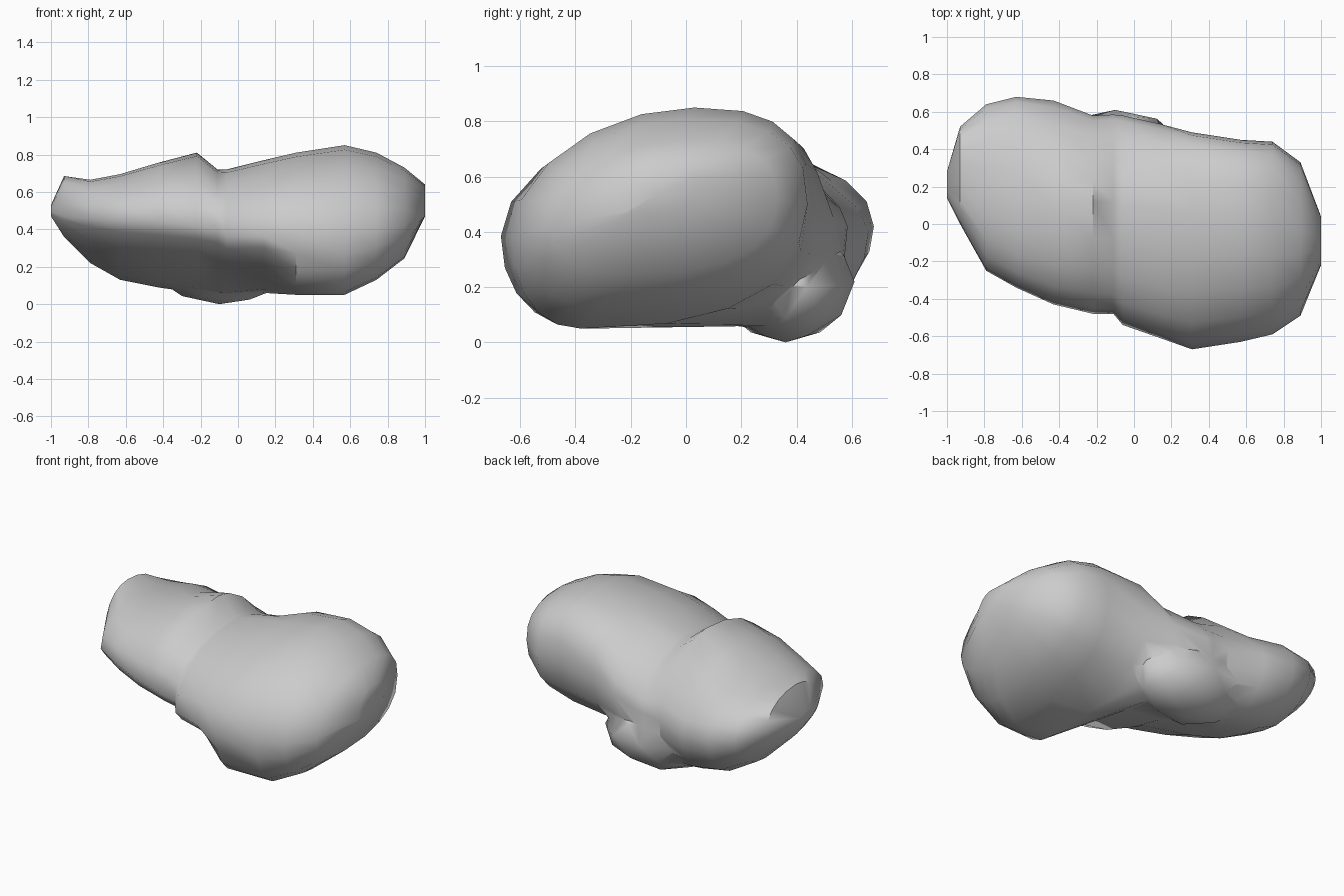
import bpy, bmesh, math

if "Cube" in bpy.data.objects:
    bpy.data.objects.remove(bpy.data.objects["Cube"])

stone = bpy.data.materials.new("stone grey")
stone.diffuse_color = (0.6, 0.6, 0.6, 1)
stone.use_nodes = True
stone.node_tree.nodes["Principled BSDF"].inputs["Base Color"].default_value = stone.diffuse_color

# Stations along the boulder:
# x, front y, front z, back y, back z, top y, top z, bottom y, bottom z
STATIONS = [
    (-1.00, .14, .49, .28, .50, .21, .53, .21, .47),
    (-.93, .00, .47, .52, .50, .22, .685, .27, .36),
    (-.79, -.25, .46, .64, .45, .15, .665, .33, .22),
    (-.63, -.34, .45, .68, .42, .12, .695, .36, .13),
    (-.43, -.43, .44, .66, .40, .10, .755, .36, .09),
    (-.22, -.48, .42, .58, .40, .12, .81, .36, .06),
    (-.11, -.48, .40, .585, .42, .12, .72, .36, .04),
    (-.06, -.54, .36, .58, .42, .10, .72, .34, .04),
    (.14, -.61, .36, .535, .45, .08, .77, .28, .06),
    (.31, -.67, .385, .49, .48, .05, .81, -.35, .05),
    (.57, -.63, .38, .45, .50, .03, .85, -.38, .05),
    (.74, -.59, .39, .44, .50, .00, .81, -.32, .13),
    (.89, -.49, .42, .33, .52, -.03, .73, -.20, .245),
    (1.00, -.22, .47, .04, .57, -.10, .64, -.14, .47),
]
QUARTER = 5


def ring(station):
    """Cross-section made of four rounded quarters joining the extremes."""
    x, yf, zf, yb, zb, yt, zt, yl, zl = station
    back, top, front, low = (yb, zb), (yt, zt), (yf, zf), (yl, zl)
    # The left lobe has flatter flanks than the right one
    right = x > .2
    shoulder = 2.7 if right else 2.1 if x < -.5 else 1.6
    quarters = [(back, top, False, shoulder),
                (top, front, True, 1.9 if right else 2.1),
                (front, low, False, 2.2 if right else 1.45),
                (low, back, True, 2.4 if right else 2.0)]
    points = []
    for a, b, from_pole, power in quarters:
        side, pole = (b, a) if from_pole else (a, b)
        for i in range(QUARTER):
            t = math.pi / 2 * i / QUARTER
            if from_pole:
                t = math.pi / 2 - t
            u = math.cos(t) ** (2 / power)
            v = math.sin(t) ** (2 / power)
            points.append((x, pole[0] + (side[0] - pole[0]) * u,
                           side[1] + (pole[1] - side[1]) * v))
    return points


def finish(name, bm):
    bmesh.ops.recalc_face_normals(bm, faces=bm.faces)
    mesh = bpy.data.meshes.new(name)
    bm.to_mesh(mesh)
    bm.free()
    mesh.materials.append(stone)
    ob = bpy.data.objects.new(name, mesh)
    bpy.context.collection.objects.link(ob)
    return ob


# Main two-lobed body, lofted along its length
bm = bmesh.new()
rings = [[bm.verts.new(p) for p in ring(s)] for s in STATIONS]
n = len(rings[0])
for r0, r1 in zip(rings, rings[1:]):
    for i in range(n):
        j = (i + 1) % n
        bm.faces.new((r0[i], r0[j], r1[j], r1[i]))
# Slightly domed ends
for r in (rings[0], rings[-1]):
    mid = sum((v.co for v in r), r[0].co * 0) / n
    tip = bm.verts.new(mid)
    for i in range(n):
        bm.faces.new((r[i], r[(i + 1) % n], tip))
body = finish("boulder_body", bm)

# Lump under the back, mostly sunk into the body
bm = bmesh.new()
bmesh.ops.create_icosphere(bm, subdivisions=2, radius=1)
for v in bm.verts:
    x, y, z = v.co
    v.co = (-.10 + .38 * x, .36 + .25 * y, .22 + .22 * z - .02 * x)
lump = finish("under_lump", bm)
lift = min(v.co.z for v in lump.data.vertices)
for v in lump.data.vertices:
    v.co.z -= lift

# Fuse the lump into the body
union = body.modifiers.new("fuse", 'BOOLEAN')
union.operation = 'UNION'
union.solver = 'EXACT'
union.object = lump
bpy.context.view_layer.objects.active = body
body.select_set(True)
bpy.ops.object.modifier_apply(modifier=union.name)
bpy.data.objects.remove(lump)
bpy.ops.object.shade_smooth_by_angle(angle=math.radians(50))
